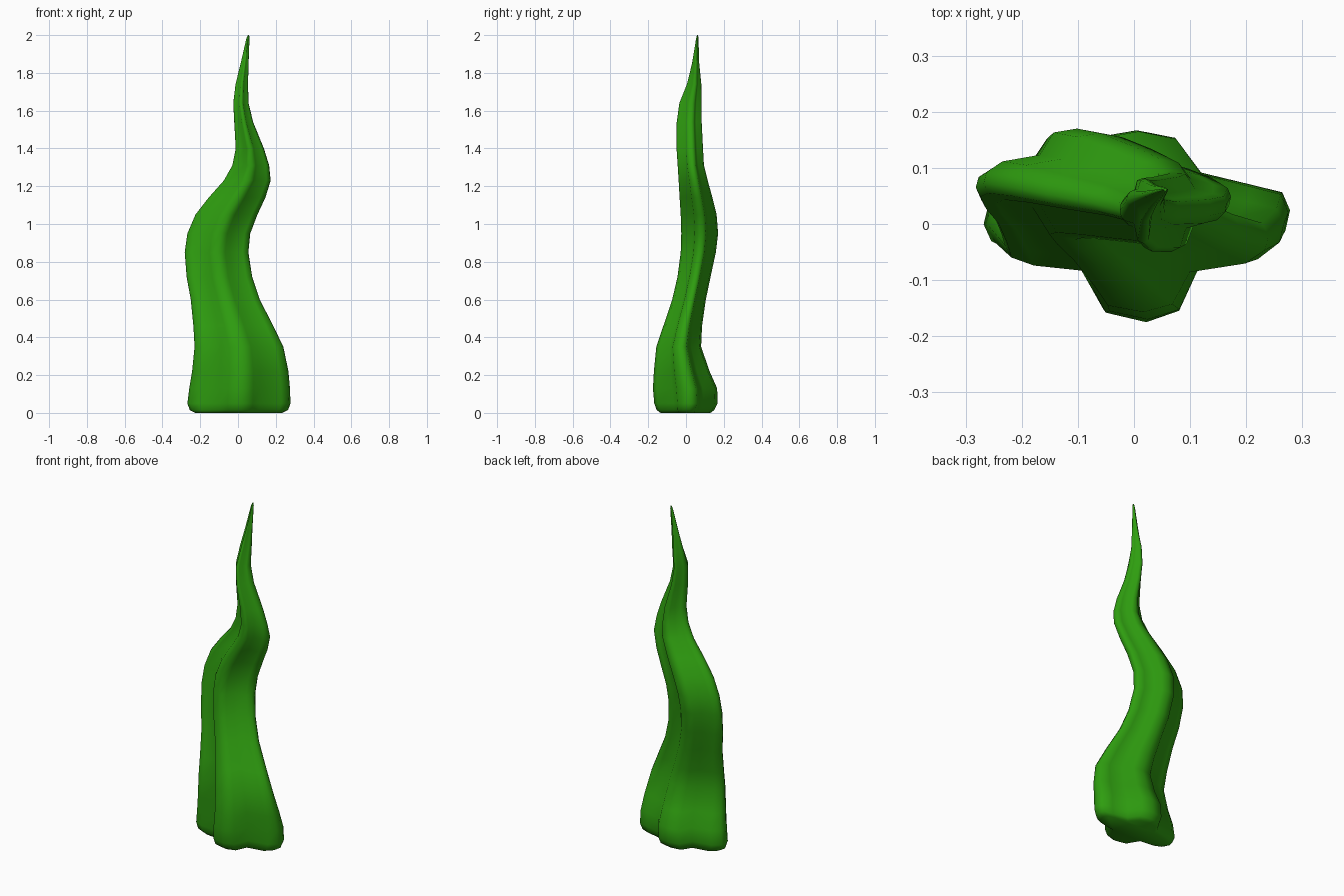
import bpy, bmesh, math

# Material
green = bpy.data.materials.new("leaf green")
green.diffuse_color = (0.028, 0.34, 0.005, 1)

# Four-lobed cross-section in unit space (counter-clockwise from above)
SECTION = [(-.22, -.90), (.05, -1), (.27, -.88), (.40, -.40),
           (.82, -.27), (.97, -.07), (1, .15), (.95, .34), (.75, .42),
           (.42, .55), (.25, .92), (0, 1), (-.25, .93), (-.40, .52),
           (-.80, .40), (-.97, .20), (-1, 0), (-.95, -.18), (-.78, -.30), (-.40, -.38)]

# Outline of the frond: z, x left, x right, y front, y back
OUTLINE = [
    (0.00, -.225, .235, -.135, .130),
    (0.015, -.255, .265, -.155, .150),
    (0.05, -.268, .278, -.168, .167),
    (0.13, -.258, .275, -.175, .165),
    (0.22, -.243, .267, -.170, .125),
    (0.35, -.230, .240, -.157, .080),
    (0.46, -.236, .187, -.120, .085),
    (0.60, -.250, .115, -.073, .105),
    (0.72, -.272, .075, -.045, .130),
    (0.85, -.282, .055, -.028, .158),
    (0.95, -.268, .065, -.025, .170),
    (1.05, -.225, .103, -.028, .162),
    (1.14, -.155, .145, -.034, .140),
    (1.23, -.075, .173, -.039, .115),
    (1.31, -.030, .165, -.044, .095),
    (1.40, -.012, .137, -.050, .090),
    (1.54, -.020, .080, -.049, .083),
    (1.64, -.025, .056, -.035, .082),
    (1.74, -.013, .053, .005, .081),
    (1.85, .014, .056, .032, .070),
    (1.985, .045, .061, .054, .066),
    (2.00, .052, .059, .058, .064)]

# Frond: loft the section through every outline row
bm = bmesh.new()
rings = []
for z, x0, x1, y0, y1 in OUTLINE:
    cx, cy, hx, hy = (x0 + x1) / 2, (y0 + y1) / 2, (x1 - x0) / 2, (y1 - y0) / 2
    rings.append([bm.verts.new((cx + hx * u, cy + hy * v, z)) for u, v in SECTION])
n = len(SECTION)
for low, high in zip(rings, rings[1:]):
    for i in range(n):
        j = (i + 1) % n
        bm.faces.new((low[i], low[j], high[j], high[i]))
bm.faces.new(rings[0][::-1])
bm.faces.new(rings[-1])
bmesh.ops.recalc_face_normals(bm, faces=bm.faces)

mesh = bpy.data.meshes.new("seaweed_frond")
bm.to_mesh(mesh)
bm.free()
mesh.materials.append(green)
frond = bpy.data.objects.new("seaweed_frond", mesh)
bpy.context.collection.objects.link(frond)

# Smooth shading with crisp valleys
bpy.context.view_layer.objects.active = frond
frond.select_set(True)
bpy.ops.object.shade_smooth_by_angle(angle=math.radians(60))
